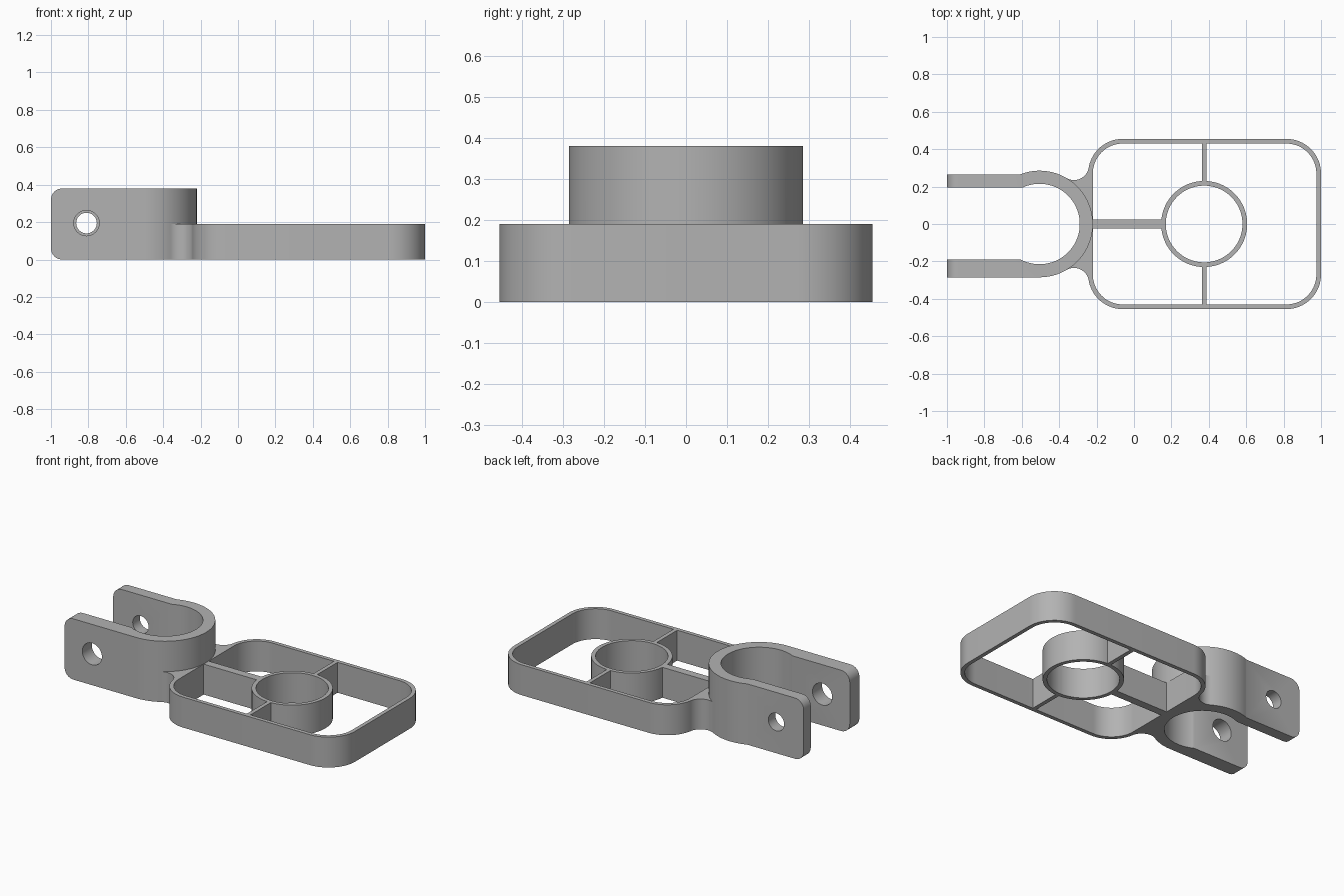
import bpy, bmesh, math

if "Cube" in bpy.data.objects:
    bpy.data.objects.remove(bpy.data.objects["Cube"])

CLAMP = (-0.505, 0.0)      # centre of the pipe clamp
RING = (0.375, 0.0)        # centre of the small ring
LOW, TALL = 0.19, 0.38     # frame and clamp heights

grey = bpy.data.materials.new("mid grey")
grey.diffuse_color = (0.45, 0.45, 0.45, 1)
grey.use_nodes = True
grey.node_tree.nodes["Principled BSDF"].inputs["Base Color"].default_value = grey.diffuse_color


def arc(c, r, a0, a1, n=32):
    """Points on an arc, angles in degrees."""
    angles = [math.radians(a0 + (a1 - a0) * i / n) for i in range(n + 1)]
    return [(c[0] + r * math.cos(a), c[1] + r * math.sin(a)) for a in angles]


def circle(c, r, n=96):
    return arc(c, r, 0, 360, n)[:-1]


def rect(x0, x1, y0, y1):
    return [(x0, y0), (x1, y0), (x1, y1), (x0, y1)]


def prism(name, pts, z0, z1, round_end=0):
    """Extrude an outline upward; optionally round the ends of the left tabs."""
    bm = bmesh.new()
    face = bm.faces.new([bm.verts.new((x, y, z0)) for x, y in pts])
    top = bmesh.ops.extrude_face_region(bm, geom=[face])["geom"]
    for v in top:
        if isinstance(v, bmesh.types.BMVert):
            v.co.z = z1
    if round_end:
        ends = [e for e in bm.edges if all(v.co.x < -0.999 for v in e.verts)
                and abs(e.verts[0].co.z - e.verts[1].co.z) < 1e-4]
        bmesh.ops.bevel(bm, geom=ends, offset=round_end, segments=8,
                        profile=0.5, affect='EDGES')
    bmesh.ops.recalc_face_normals(bm, faces=bm.faces)
    me = bpy.data.meshes.new(name)
    bm.to_mesh(me)
    bm.free()
    me.materials.append(grey)
    ob = bpy.data.objects.new(name, me)
    bpy.context.collection.objects.link(ob)
    return ob


def combine(target, tool, operation):
    """Apply a boolean and discard the tool."""
    mod = target.modifiers.new("combine", 'BOOLEAN')
    mod.operation, mod.solver, mod.object = operation, 'EXACT', tool
    bpy.context.view_layer.objects.active = target
    bpy.ops.object.modifier_apply(modifier=mod.name)
    bpy.data.objects.remove(tool)


# Frame plate with fillets running into the clamp
R, FR = 0.185, 0.08
fillet = (-0.321, 0.315)
corner = (-0.06, 0.27)
a_ring = math.degrees(math.atan2(-fillet[1], CLAMP[0] - fillet[0])) % 360
a_corner = math.degrees(math.atan2(corner[1] - fillet[1], corner[0] - fillet[0])) % 360
half = arc((1 - R, corner[1]), R, 0, 90, 20)
half += arc(corner, R, 90, a_corner - 180 + 0, 20)
half += arc(fillet, FR, a_corner, a_ring, 20)[1:]
web = arc(CLAMP, 0.25, 58, 0, 16)
half += web
outline = half + [(x, -y) for x, y in reversed(half[:-1])]
bracket = prism("clamp_bracket", outline, 0, LOW)

# Rounded opening inside the frame
opening = []
for cx, cy, a in ((0.815, 0.27, 0), (-0.06, 0.27, 90),
                  (-0.06, -0.27, 180), (0.815, -0.27, 270)):
    opening += arc((cx, cy), 0.16, a, a + 90, 20)
combine(bracket, prism("opening_cutter", opening, -0.1, 0.5), 'DIFFERENCE')

# Ribs and small ring
combine(bracket, prism("cross_rib", rect(0.3625, 0.3875, -0.44, 0.44), 0, LOW), 'UNION')
combine(bracket, prism("long_rib", rect(-0.235, 0.3, -0.025, 0.025), 0, LOW), 'UNION')
combine(bracket, prism("small_ring", circle(RING, 0.23), 0, LOW), 'UNION')
combine(bracket, prism("ring_bore", circle(RING, 0.205), -0.1, 0.5), 'DIFFERENCE')

# Pipe clamp with two tabs
profile = [(-1, -0.285)] + arc(CLAMP, 0.285, -90, 111.6, 64)
profile += [(-1, 0.265), (-1, 0.195)]
profile += arc(CLAMP, 0.215, 114.9, -117.9, 72) + [(-1, -0.19)]
clamp = prism("clamp", profile, 0, TALL, round_end=0.06)

# Bolt holes, wider in the front tab
for r, y in ((0.068, -0.23), (0.055, 0.23)):
    hole = prism("bolt_cutter", circle((0, 0), r, 48), -0.15, 0.15)
    hole.rotation_euler = (math.pi / 2, 0, 0)
    hole.location = (-0.81, y, 0.195)
    bpy.context.view_layer.update()
    combine(clamp, hole, 'DIFFERENCE')
combine(bracket, clamp, 'UNION')

bpy.ops.object.select_all(action='DESELECT')
bracket.select_set(True)
bpy.context.view_layer.objects.active = bracket
bpy.ops.object.shade_smooth_by_angle(angle=math.radians(30))
